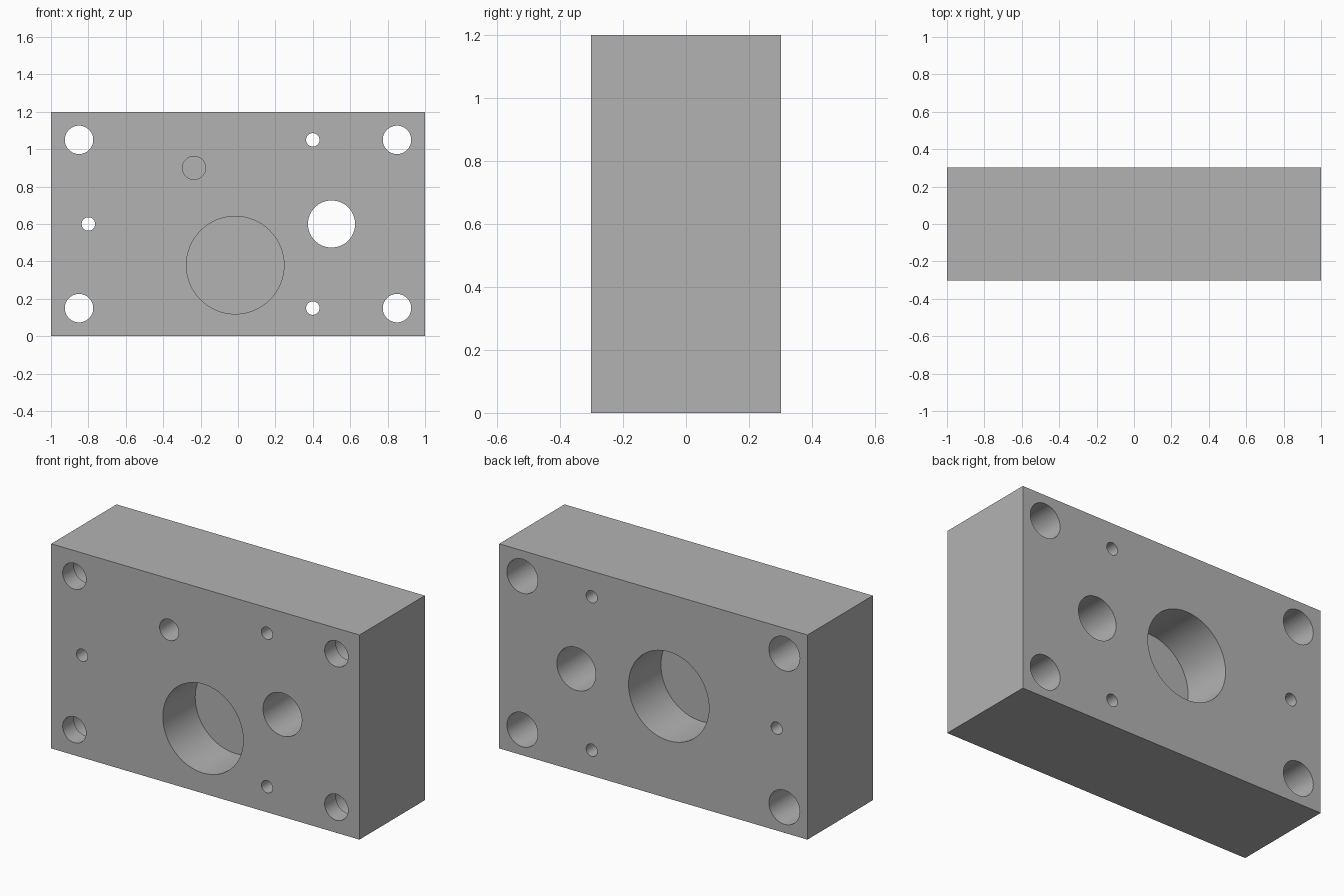
import bpy
import math

if "Cube" in bpy.data.objects:
    bpy.data.objects.remove(bpy.data.objects["Cube"], do_unlink=True)

WIDTH, DEPTH, HEIGHT = 2.0, 0.605, 1.2
FRONT, BACK = -DEPTH / 2, DEPTH / 2
OVER = 0.05  # how far cutters reach outside the block

grey = bpy.data.materials.new("plain grey")
grey.use_nodes = True
colour = (0.45, 0.45, 0.45, 1)
grey.diffuse_color = colour
grey.node_tree.nodes["Principled BSDF"].inputs["Base Color"].default_value = colour

# Solid block
bpy.ops.mesh.primitive_cube_add(size=1, location=(0, 0, HEIGHT / 2))
block = bpy.context.object
block.name = "drilled_block"
block.scale = (WIDTH, DEPTH, HEIGHT)
bpy.ops.object.transform_apply(location=True, rotation=False, scale=True)
block.data.materials.append(grey)


def drill(x, z, radius, start, end):
    """Cut a round hole along y between two depths."""
    bpy.ops.mesh.primitive_cylinder_add(
        vertices=64, radius=radius, depth=end - start,
        location=(x, (start + end) / 2, z), rotation=(math.pi / 2, 0, 0))
    cutter = bpy.context.object
    cutter.name = "hole_cutter"
    cutter.hide_render = True
    cutter.data.materials.append(grey)
    bpy.context.view_layer.objects.active = block
    cut = block.modifiers.new("hole", "BOOLEAN")
    cut.operation = "DIFFERENCE"
    cut.solver = "EXACT"
    cut.object = cutter
    bpy.ops.object.modifier_apply(modifier=cut.name)
    bpy.data.objects.remove(cutter, do_unlink=True)


# Corner bolt holes, wide from the back and narrow at the front
for x in (-0.85, 0.85):
    for z in (0.15, 1.05):
        drill(x, z, 0.1, FRONT + 0.105, BACK + OVER)
        drill(x, z, 0.076, FRONT - OVER, 0)

# Small through holes
for x, z in ((-0.8, 0.6), (0.4, 0.15), (0.4, 1.05)):
    drill(x, z, 0.036, FRONT - OVER, BACK + OVER)

# Medium through hole
drill(0.5, 0.6, 0.126, FRONT - OVER, BACK + OVER)

# Large blind bores, offset from each other with a thin web between
drill(-0.015, 0.38, 0.261, FRONT - OVER, FRONT + 0.3)
drill(-0.1, 0.6, 0.261, BACK - 0.3, BACK + OVER)

# Small blind hole in the front
drill(-0.235, 0.9, 0.062, FRONT - OVER, FRONT + 0.3)

# Smooth hole walls, sharp rims
bpy.ops.object.select_all(action="DESELECT")
block.select_set(True)
bpy.context.view_layer.objects.active = block
bpy.ops.object.shade_smooth_by_angle(angle=math.radians(30))
